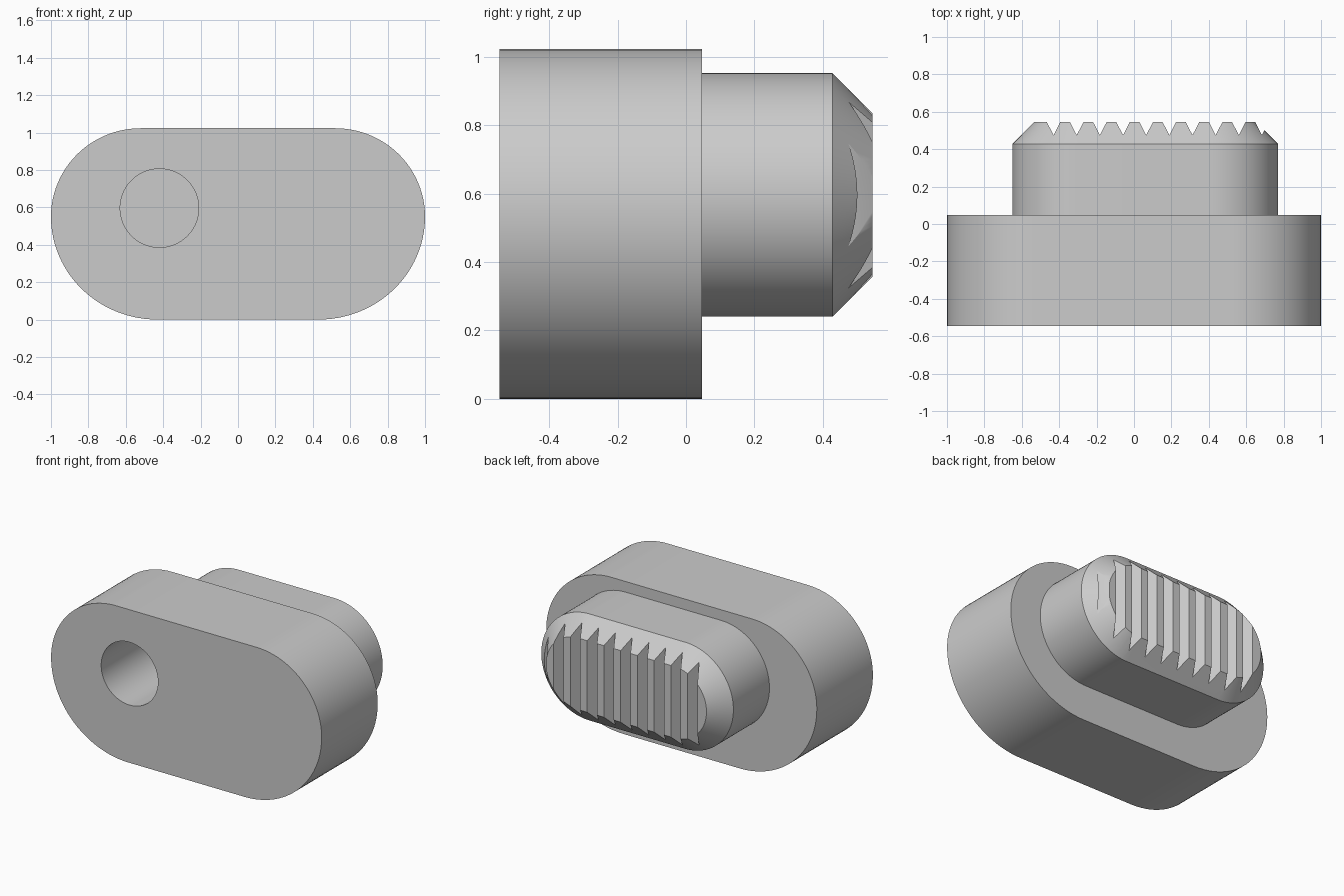
import bpy, bmesh, math

cube = bpy.data.objects.get("Cube")
if cube:
    bpy.data.objects.remove(cube)

grey = bpy.data.materials.new("light grey")
grey.use_nodes = True
colour = (0.6, 0.6, 0.6, 1)
grey.diffuse_color = colour
grey.node_tree.nodes["Principled BSDF"].inputs["Base Color"].default_value = colour


def rounded_outline(cx, z_mid, half_width, top, bottom, inset=0, steps=24):
    """Slot shape in x and z, with elliptical corners given as (rx, rz)."""
    points = []
    for quarter in range(4):
        rx, rz = top if quarter < 2 else bottom
        side = 1 if quarter in (0, 3) else -1
        for i in range(steps + 1):
            a = math.pi / 2 * (quarter + i / steps)
            points.append((cx + side * (half_width - rx) + (rx - inset) * math.cos(a),
                           z_mid + (rz - inset) * math.sin(a)))
    return points


def loft(name, sections):
    """Closed solid through (y, outline) sections of equal point count."""
    bm = bmesh.new()
    rings = [[bm.verts.new((x, y, z)) for x, z in outline] for y, outline in sections]
    count = len(rings[0])
    for a, b in zip(rings, rings[1:]):
        for i in range(count):
            j = (i + 1) % count
            bm.faces.new((a[i], a[j], b[j], b[i]))
    bm.faces.new(rings[0])
    bm.faces.new(rings[-1])
    bmesh.ops.remove_doubles(bm, verts=bm.verts, dist=0.0001)
    bmesh.ops.recalc_face_normals(bm, faces=bm.faces)
    mesh = bpy.data.meshes.new(name)
    bm.to_mesh(mesh)
    bm.free()
    mesh.materials.append(grey)
    obj = bpy.data.objects.new(name, mesh)
    bpy.context.collection.objects.link(obj)
    return obj


def cut(obj, cutter):
    mod = obj.modifiers.new("cut", "BOOLEAN")
    mod.operation = "DIFFERENCE"
    mod.solver = "EXACT"
    mod.object = cutter
    bpy.context.view_layer.objects.active = obj
    bpy.ops.object.modifier_apply(modifier=mod.name)


# Main block
body = loft("body", [(y, rounded_outline(0, 0.55, 1, (0.48, 0.473), (0.57, 0.55)))
                     for y in (-0.545, 0.047)])

# Raised boss with a bevelled rim
corner = (0.356, 0.356)
boss = loft("boss", [(y, rounded_outline(0.06, 0.596, 0.71, corner, corner, inset))
                     for y, inset in ((0.047, 0), (0.428, 0), (0.545, 0.117))])

# Round blind hole from the front
hole_ring = rounded_outline(-0.42, 0.596, 0.21, (0.21, 0.21), (0.21, 0.21))
hole = loft("hole_cutter", [(-0.6, hole_ring), (0.25, hole_ring)])
cut(body, hole)
cut(boss, hole)
bpy.data.objects.remove(hole)

# V grooves across the boss face
for i in range(10):
    x = -0.43 + 0.1238 * i
    bm = bmesh.new()
    ends = [[bm.verts.new((x + dx, y, z)) for dx, y in ((0, 0.475), (0.05, 0.572), (-0.05, 0.572))]
            for z in (0.1, 1.1)]
    for k in range(3):
        n = (k + 1) % 3
        bm.faces.new((ends[0][k], ends[0][n], ends[1][n], ends[1][k]))
    for end in ends:
        bm.faces.new(end)
    bmesh.ops.recalc_face_normals(bm, faces=bm.faces)
    mesh = bpy.data.meshes.new("groove_cutter")
    bm.to_mesh(mesh)
    bm.free()
    mesh.materials.append(grey)
    groove = bpy.data.objects.new("groove_cutter", mesh)
    bpy.context.collection.objects.link(groove)
    cut(boss, groove)
    bpy.data.objects.remove(groove)

# Smooth the round walls, keep the edges crisp
bpy.ops.object.select_all(action="DESELECT")
for obj in (body, boss):
    obj.select_set(True)
bpy.context.view_layer.objects.active = body
bpy.ops.object.shade_smooth_by_angle(angle=math.radians(25))
